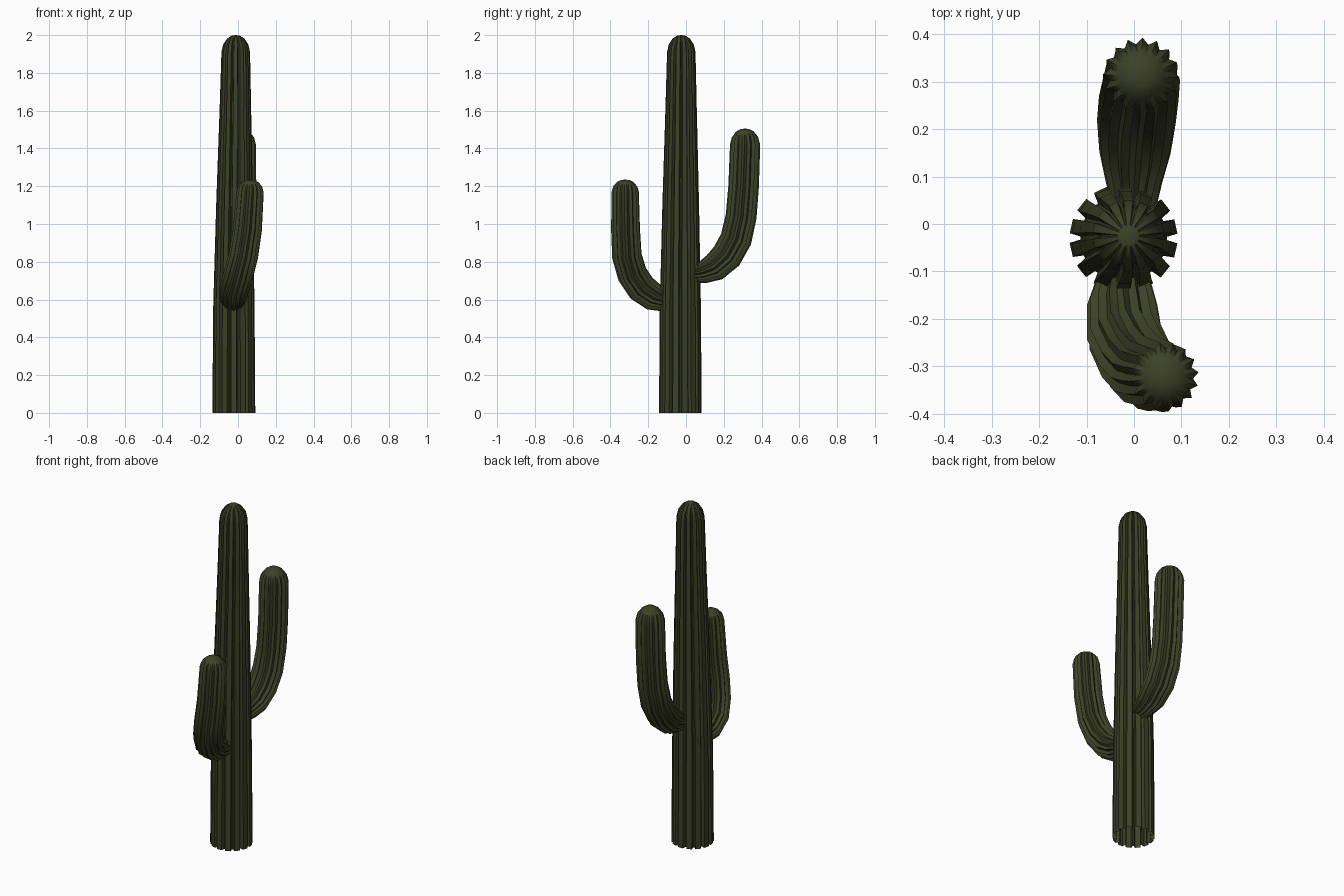
import bpy, bmesh
from math import cos, sin, pi
from mathutils import Vector

cube = bpy.data.objects.get("Cube")
if cube:
    bpy.data.objects.remove(cube, do_unlink=True)

green = bpy.data.materials.new("cactus green")
green.use_nodes = True
color = (0.046, 0.054, 0.02, 1)
green.diffuse_color = color
green.node_tree.nodes["Principled BSDF"].inputs["Base Color"].default_value = color

# Tip dome: height fraction, radius fraction, rib depth fraction
DOME = [(0.45, 0.88, 0.8), (0.8, 0.6, 0.5), (0.97, 0.3, 0.15)]


def star(ribs, tooth, phase):
    """Rib outline as (angle, is_crest); tooth lists (offset, is_crest)."""
    step = 2 * pi / ribs
    return [(phase + (i + off) * step, crest)
            for i in range(ribs) for off, crest in tooth]


def ribbed_stem(name, path, outline, depth, tip):
    """Sweep a ribbed outline along (x, y, z, radius) points, with a domed tip."""
    rings = [(Vector(p[:3]), p[3], depth) for p in path]
    last, radius = rings[-1][0], path[-1][3]
    end = Vector(tip)
    for h, r, d in DOME:
        rings.append((last.lerp(end, h), radius * r, depth * d))
    bm = bmesh.new()
    side = Vector((1, 0, 0))
    prev = None
    for i, (c, r, d) in enumerate(rings):
        # Tangent averaged over neighbours, with the side axis carried along
        before = rings[max(i - 1, 0)][0]
        after = rings[i + 1][0] if i + 1 < len(rings) else end
        t = (after - before).normalized()
        if name == "trunk":
            t = Vector((0, 0, 1))
        side = (side - t * side.dot(t)).normalized()
        up = t.cross(side)
        ring = []
        for a, crest in outline:
            rr = r * (1 if crest else 1 - d)
            ring.append(bm.verts.new(c + (side * cos(a) + up * sin(a)) * rr))
        if prev:
            for k in range(len(ring)):
                n = (k + 1) % len(ring)
                bm.faces.new((prev[k], prev[n], ring[n], ring[k]))
        prev = ring
    apex = bm.verts.new(end)
    for k in range(len(prev)):
        bm.faces.new((prev[k], prev[(k + 1) % len(prev)], apex))
    mesh = bpy.data.meshes.new(name)
    bm.to_mesh(mesh)
    bm.free()
    mesh.materials.append(green)
    obj = bpy.data.objects.new(name, mesh)
    bpy.context.collection.objects.link(obj)
    bpy.ops.object.select_all(action='DESELECT')
    obj.select_set(True)
    bpy.context.view_layer.objects.active = obj
    bpy.ops.object.shade_smooth_by_angle(angle=0.6)
    return obj


# Trunk: flat-topped ribs, open at the ground
blunt = star(14, [(-0.3, True), (0.3, True), (0.42, False), (0.58, False)], 0.22)
ribbed_stem("trunk", [
    (-0.022, -0.03, 0, 0.114),
    (-0.022, -0.03, 0.55, 0.110),
    (-0.018, -0.028, 1.1, 0.098),
    (-0.014, -0.026, 1.6, 0.084),
    (-0.012, -0.025, 1.91, 0.076),
], blunt, 0.2, (-0.012, -0.025, 2))

# Arms: pointed ribs, curving out and then up
sharp = star(16, [(0, True), (0.5, False)], 0)
ribbed_stem("back_arm", [
    (0, 0.04, 0.735, 0.048),
    (0, 0.09, 0.745, 0.06),
    (0.002, 0.15, 0.77, 0.075),
    (0.005, 0.215, 0.83, 0.083),
    (0.01, 0.265, 0.92, 0.084),
    (0.014, 0.292, 1.04, 0.082),
    (0.016, 0.305, 1.2, 0.081),
    (0.015, 0.313, 1.42, 0.08),
], sharp, 0.17, (0.015, 0.31, 1.505))
ribbed_stem("front_arm", [
    (-0.02, -0.07, 0.59, 0.045),
    (-0.022, -0.12, 0.595, 0.058),
    (-0.025, -0.17, 0.613, 0.074),
    (-0.02, -0.235, 0.66, 0.08),
    (0.003, -0.285, 0.735, 0.08),
    (0.028, -0.313, 0.83, 0.079),
    (0.05, -0.32, 0.97, 0.077),
    (0.064, -0.322, 1.17, 0.073),
], sharp, 0.17, (0.064, -0.322, 1.235))
